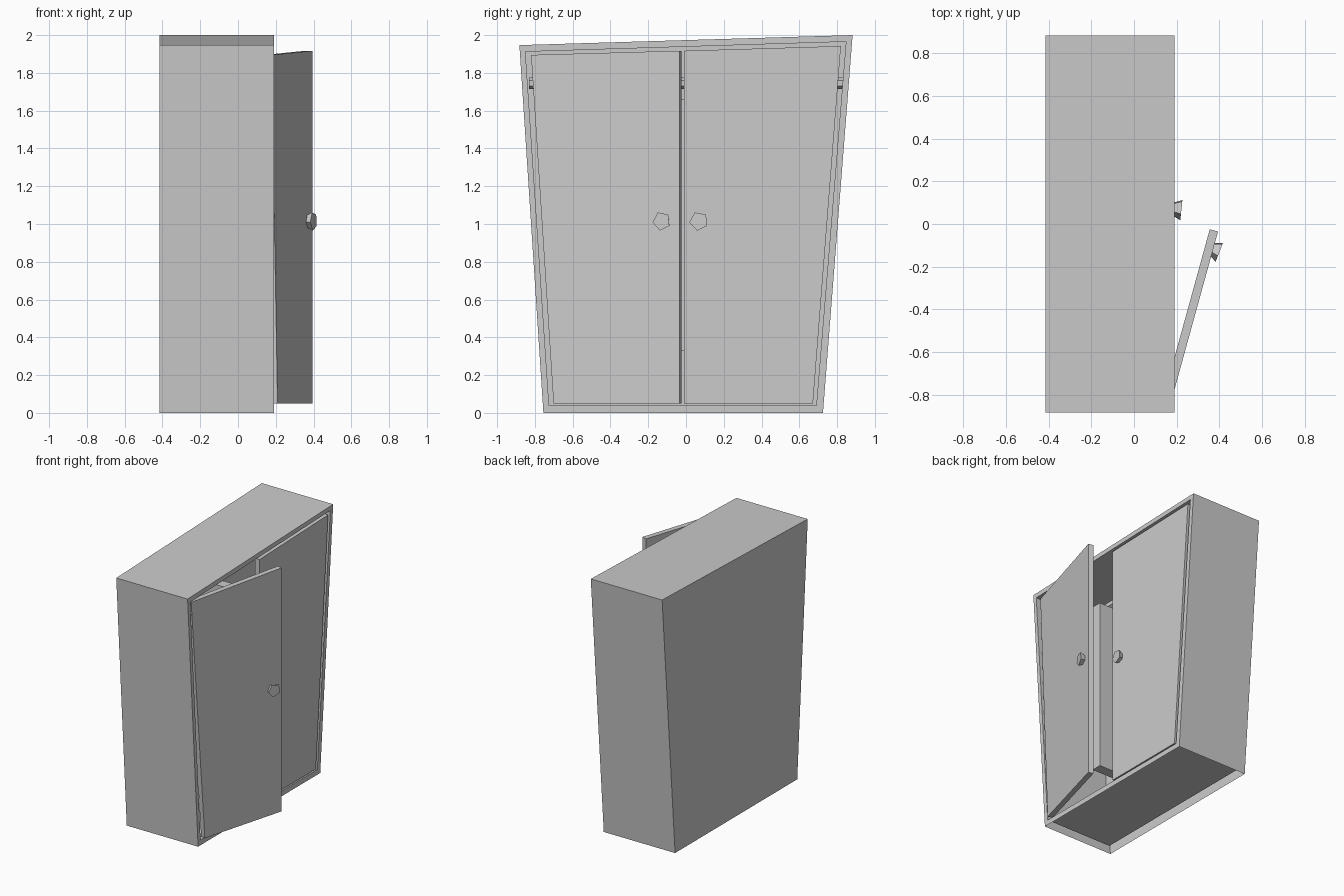
import bpy, bmesh, math
from mathutils import Matrix, Vector

if "Cube" in bpy.data.objects:
    bpy.data.objects.remove(bpy.data.objects["Cube"])

FRONT, BACK = 0.19, -0.415
OUTER = [(-0.755, 0), (0.725, 0), (0.882, 2.0), (-0.882, 1.947)]
INNER = [(-0.725, 0.04), (0.69, 0.04), (0.847, 1.965), (-0.85, 1.912)]


def finish(name, bm, matrix=None):
    bmesh.ops.recalc_face_normals(bm, faces=bm.faces)
    if matrix:
        bm.transform(matrix)
    me = bpy.data.meshes.new(name)
    bm.to_mesh(me)
    bm.free()
    ob = bpy.data.objects.new(name, me)
    bpy.context.collection.objects.link(ob)
    return ob


def loop(bm, profile, x):
    return [bm.verts.new((x, y, z)) for y, z in profile]


def bridge(bm, a, b, skip=()):
    n = len(a)
    for i in range(n):
        if i not in skip:
            j = (i + 1) % n
            bm.faces.new((a[i], a[j], b[j], b[i]))


def slab(name, profile, x0, x1, matrix=None):
    bm = bmesh.new()
    a, b = loop(bm, profile, x0), loop(bm, profile, x1)
    bm.faces.new(a)
    bm.faces.new(b)
    bridge(bm, a, b)
    return finish(name, bm, matrix)


def knob(name, y, matrix=None):
    # five-sided knob, wider at its outer end and slightly tilted
    bm = bmesh.new()
    bmesh.ops.create_cone(bm, cap_ends=True, segments=5, radius1=0.034,
                          radius2=0.051, depth=0.036)
    # local z -> +x, with one point of the pentagon facing up
    place = (Matrix.Translation((FRONT + 0.014, y, 1.015))
             @ Matrix.Rotation(math.radians(-6), 4, 'Z')
             @ Matrix.Rotation(math.radians(7), 4, 'X')
             @ Matrix.Rotation(math.radians(90), 4, 'Y')
             @ Matrix.Rotation(math.radians(180), 4, 'Z'))
    bm.transform(place)
    return finish(name, bm, matrix)


# Cabinet shell: hollow walls, open front, open underside
bm = bmesh.new()
ob_, of = loop(bm, OUTER, BACK), loop(bm, OUTER, FRONT)
ib, inf = loop(bm, INNER, BACK + 0.035), loop(bm, INNER, FRONT)
bm.faces.new(ob_)
bm.faces.new(ib)
bridge(bm, ob_, of, skip=(0,))
bridge(bm, of, inf)
bridge(bm, inf, ib)
finish("cabinet_shell", bm)

# Right door, closed
slab("right_door", [(-0.01, 0.05), (0.672, 0.05), (0.82, 1.942), (-0.01, 1.917)],
     FRONT - 0.04, FRONT)
knob("right_knob", 0.07)

# Left door, swung open about its top hinge corner
pivot = Vector((FRONT - 0.013, -0.82, 0))
swing = (Matrix.Translation(pivot) @ Matrix.Rotation(math.radians(-15.4), 4, 'Z')
         @ Matrix.Translation((-FRONT, 0.82, 0)))
slab("left_door", [(-0.697, 0.05), (-0.006, 0.05), (-0.006, 1.917), (-0.82, 1.895)],
     FRONT - 0.04, FRONT, swing)
knob("left_knob", -0.093, swing)

# Hanging rail across the inside
bm = bmesh.new()
bmesh.ops.create_cone(bm, cap_ends=True, segments=6, radius1=0.03, radius2=0.03, depth=1.66)
finish("hanging_rail", bm, Matrix.Translation((-0.1, 0, 1.745))
       @ Matrix.Rotation(math.radians(90), 4, 'X'))

# Flat hanging garments under the rail
for i, y in enumerate((-0.32, -0.03)):
    slab(f"hanging_garment_{i + 1}",
         [(y - 0.04, 0.33), (y + 0.04, 0.33), (y + 0.04, 1.66), (y - 0.04, 1.66)],
         -0.3, 0.08)
